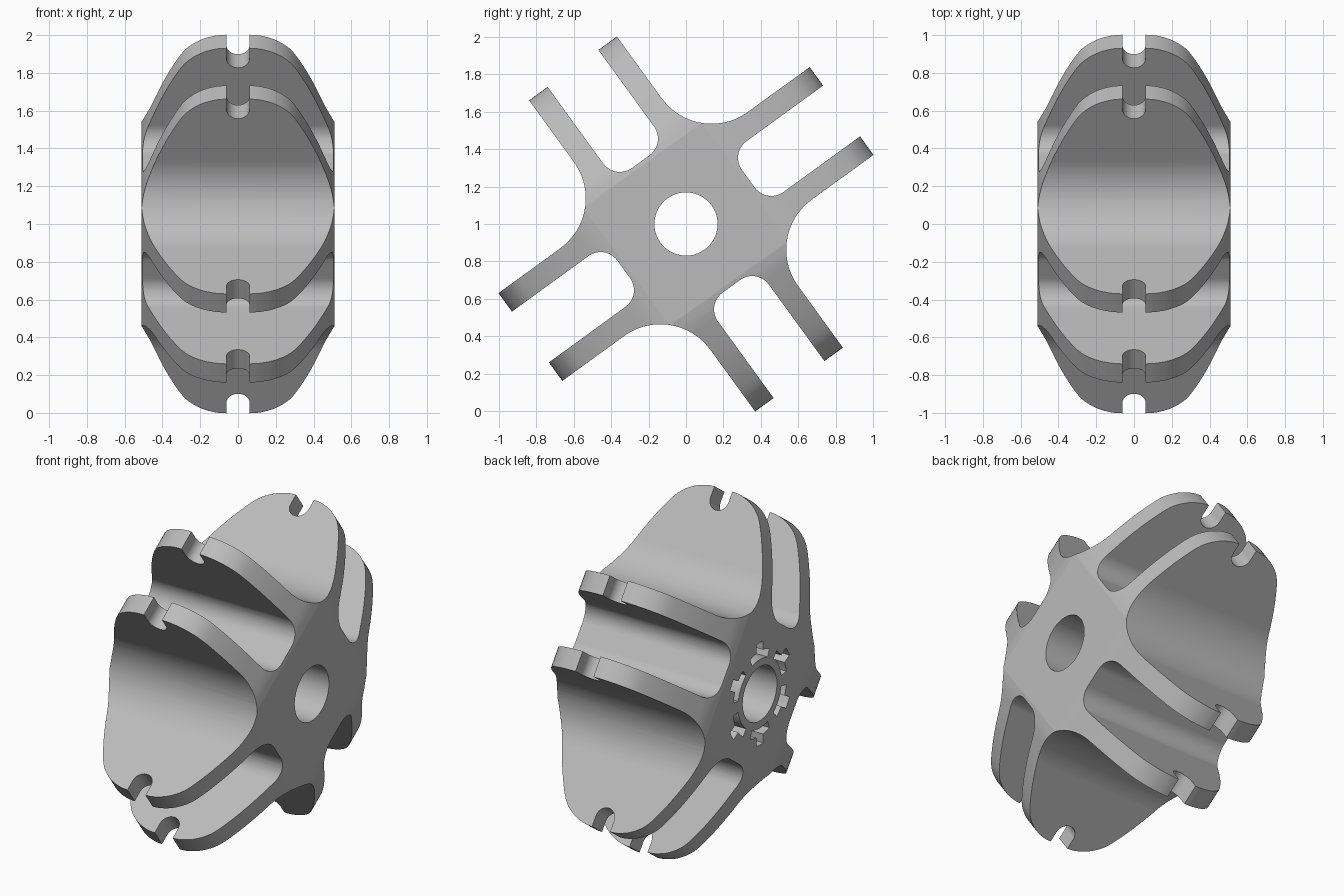
import bpy, bmesh
from math import sin, cos, pi, radians
from mathutils import Vector, Matrix

if "Cube" in bpy.data.objects:
    bpy.data.objects.remove(bpy.data.objects["Cube"], do_unlink=True)

HALF_WIDTH, TILT = 0.51, radians(36)
ARM_IN, ARM_OUT, TIP = 0.168, 0.29, 1.028
SLOT_FLOOR, SLOT_R, ROOT_R = 0.412, 0.11, 0.33

grey = bpy.data.materials.new("plain grey")
grey.use_nodes = True
grey.diffuse_color = (0.5, 0.5, 0.5, 1)
grey.node_tree.nodes["Principled BSDF"].inputs["Base Color"].default_value = (0.5, 0.5, 0.5, 1)


def arc(cx, cy, r, a0, a1, n):
    return [(cx + r * cos(radians(a0 + (a1 - a0) * i / n)),
             cy + r * sin(radians(a0 + (a1 - a0) * i / n))) for i in range(n + 1)]


def spline(pts, n=4):
    """Smooth curve through the given points."""
    p = [Vector(q) for q in [pts[0]] + pts + [pts[-1]]]
    out = []
    for a, b, c, d in zip(p, p[1:], p[2:], p[3:]):
        for i in range(n):
            t = i / n
            out.append(tuple(0.5 * (2 * b + (c - a) * t + (2 * a - 5 * b + 4 * c - d) * t * t
                                    + (3 * b - a - 3 * c + d) * t ** 3)))
    return out + [pts[-1]]


def prisms(name, outlines, place, depth):
    """Extrude flat outlines, each placed in 3D by place(a, b), along depth."""
    bm = bmesh.new()
    for outline in outlines:
        face = bm.faces.new([bm.verts.new(place(a, b)) for a, b in outline])
        grown = bmesh.ops.extrude_face_region(bm, geom=[face])["geom"]
        bmesh.ops.translate(bm, vec=depth, verts=[g for g in grown if isinstance(g, bmesh.types.BMVert)])
    bmesh.ops.recalc_face_normals(bm, faces=bm.faces)
    mesh = bpy.data.meshes.new(name)
    bm.to_mesh(mesh)
    bm.free()
    obj = bpy.data.objects.new(name, mesh)
    bpy.context.collection.objects.link(obj)
    return obj


def cut(target, cutter):
    mod = target.modifiers.new("cut", "BOOLEAN")
    mod.operation, mod.solver, mod.object = "DIFFERENCE", "EXACT", cutter
    bpy.context.view_layer.objects.active = target
    bpy.ops.object.modifier_apply(modifier=mod.name)
    bpy.data.objects.remove(cutter, do_unlink=True)


# Hub with four pairs of arms: one quarter of the section, repeated
long_tip = TIP + 0.03
c = ARM_OUT + ROOT_R
lo = ARM_IN - SLOT_R
quarter = [(long_tip, -ARM_OUT), (long_tip, -ARM_IN)]
quarter += arc(SLOT_FLOOR + SLOT_R, -lo, SLOT_R, 270, 180, 10)
quarter += arc(SLOT_FLOOR + SLOT_R, lo, SLOT_R, 180, 90, 10)
quarter += [(long_tip, ARM_IN), (long_tip, ARM_OUT)]
quarter += arc(c, c, ROOT_R, 270, 180, 20)
section = []
for k in range(4):
    turn = Matrix.Rotation(k * pi / 2, 2)
    section += [tuple(turn @ Vector(q)) for q in quarter]
wheel = prisms("paddle_wheel", [section], lambda a, b: (-HALF_WIDTH, a, b), (2 * HALF_WIDTH, 0, 0))
wheel.data.materials.append(grey)

# Paddle outline with tapered sides, rounded end and tip notch
side = spline([(0.515, 0.36), (0.497, 0.452), (0.463, 0.55), (0.413, 0.68), (0.35, 0.815),
               (0.28, 0.93), (0.2, 0.993), (0.12, 1.022), (0.062, TIP)])
notch = arc(0, 0.962, 0.062, 0, -180, 12)
edge = side + notch + [(-x, u) for x, u in reversed(side)]
trim = [(0.6, 0.36)] + edge + [(-0.6, 0.36), (-0.6, 1.2), (0.6, 1.2)]
for k in range(4):
    cutter = prisms("paddle_trim", [trim], lambda a, b: (a, b, -0.384), (0, 0, 0.768))
    cutter.data.transform(Matrix.Rotation(k * pi / 2, 4, "X"))
    cut(wheel, cutter)

# Axle hole
cut(wheel, prisms("axle_hole", [arc(0, 0, 0.169, 0, 352.5, 47)],
                  lambda a, b: (-1, a, b), (2, 0, 0)))

# Ring of T-shaped key pockets on one side of the hub
pockets = []
for k in range(6):
    mid = 60 * k + 90 - 36
    half = arc(0, 0, 0.265, mid + 21, mid + 7, 4) + arc(0, 0, 0.32, mid + 6, mid - 6, 4)
    pockets.append(arc(0, 0, 0.215, mid - 21, mid + 21, 8) + half + arc(0, 0, 0.265, mid - 7, mid - 21, 4))
cut(wheel, prisms("key_pockets", pockets, lambda a, b: (-0.6, a, b), (0.19, 0, 0)))

# Stand the wheel at its tilt and smooth the curved walls
wheel.data.transform(Matrix.Translation((0, 0, 1)) @ Matrix.Rotation(TILT, 4, "X"))
bpy.ops.object.select_all(action="DESELECT")
wheel.select_set(True)
bpy.context.view_layer.objects.active = wheel
bpy.ops.object.shade_smooth_by_angle(angle=radians(30))
weighted = wheel.modifiers.new("even shading", "WEIGHTED_NORMAL")
weighted.keep_sharp = True
